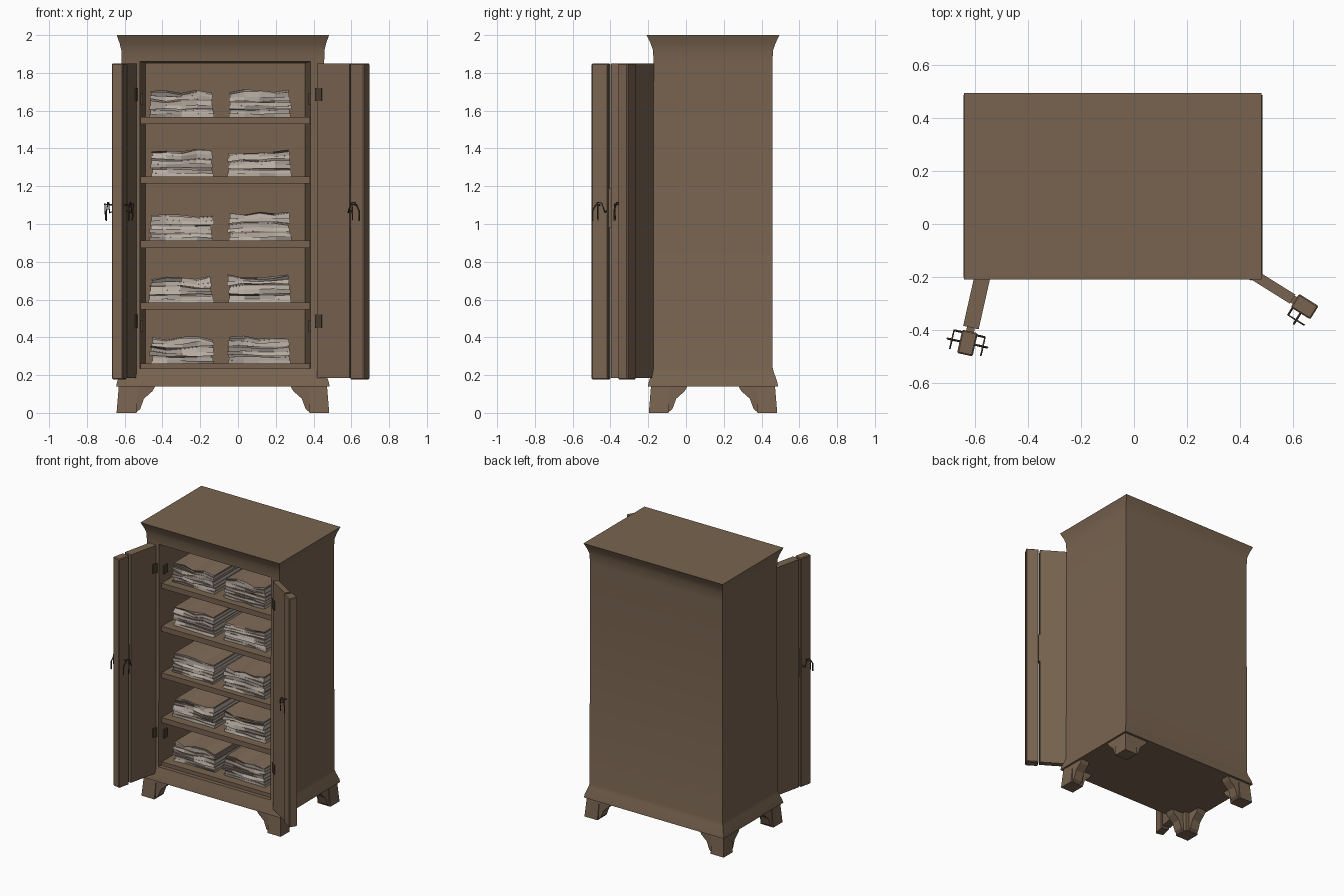
import bpy, bmesh, math, random
from mathutils import Matrix, Vector

random.seed(4)
if "Cube" in bpy.data.objects:
    bpy.data.objects.remove(bpy.data.objects["Cube"])


def material(name, color):
    m = bpy.data.materials.new(name)
    m.use_nodes = True
    m.diffuse_color = (*color, 1)
    m.node_tree.nodes["Principled BSDF"].inputs["Base Color"].default_value = (*color, 1)
    return m


WOOD = material("brown wood", (0.19, 0.127, 0.08))
PAPER = material("pale paper", (0.48, 0.42, 0.365))
GREY = material("grey paper", (0.27, 0.23, 0.2))
COVER = material("tan cover", (0.22, 0.15, 0.1))
IRON = material("dark iron", (0.07, 0.048, 0.032))

CX, CY = -0.08, 0.143


def finish(name, bm, *mats, matrix=None):
    bmesh.ops.recalc_face_normals(bm, faces=bm.faces)
    mesh = bpy.data.meshes.new(name)
    bm.to_mesh(mesh)
    bm.free()
    for m in mats:
        mesh.materials.append(m)
    obj = bpy.data.objects.new(name, mesh)
    bpy.context.collection.objects.link(obj)
    if matrix:
        obj.matrix_world = matrix
    return obj


def loft(name, rings, mat):
    """Skin a list of equal-sized vertex rings and cap both ends."""
    bm = bmesh.new()
    loops = [[bm.verts.new(p) for p in ring] for ring in rings]
    n = len(loops[0])
    for a, b in zip(loops, loops[1:]):
        for i in range(n):
            j = (i + 1) % n
            bm.faces.new((a[i], a[j], b[j], b[i]))
    bm.faces.new(loops[0])
    bm.faces.new(loops[-1])
    return finish(name, bm, mat)


def box(name, lo, hi, mat=WOOD, matrix=None, bevel=0):
    bm = bmesh.new()
    bmesh.ops.create_cube(bm, size=1)
    for v in bm.verts:
        v.co = [l + (h - l) * (c + 0.5) for l, h, c in zip(lo, hi, v.co)]
    obj = finish(name, bm, mat, matrix=matrix)
    if bevel:
        mod = obj.modifiers.new("Bevel", "BEVEL")
        mod.width, mod.segments = bevel, 1
    return obj


def wire(name, points, radius, matrix):
    curve = bpy.data.curves.new(name, "CURVE")
    curve.dimensions = "3D"
    curve.bevel_depth, curve.bevel_resolution = radius, 0
    curve.use_fill_caps = True
    spline = curve.splines.new("POLY")
    spline.points.add(len(points) - 1)
    for p, co in zip(spline.points, points):
        p.co = (*co, 1)
    curve.materials.append(IRON)
    obj = bpy.data.objects.new(name, curve)
    bpy.context.collection.objects.link(obj)
    obj.matrix_world = matrix


# Carcass: flared plinth, straight sides, coved cornice
def rect(hx, hy, z):
    return [(CX + sx * hx, CY + sy * hy, z) for sx, sy in ((-1, -1), (1, -1), (1, 1), (-1, 1))]


sections = [(0.565, 0.345, 0.14), (0.56, 0.34, 0.165), (0.543, 0.322, 0.215),
            (0.538, 0.316, 0.24), (0.536, 0.314, 1.85), (0.538, 0.318, 1.92),
            (0.546, 0.33, 1.955), (0.562, 0.352, 2.0)]
carcass = loft("cabinet_body", [rect(*s) for s in sections], WOOD)


# Hollow interior that narrows slightly to the back
def opening(x0, x1, z0, z1, y):
    return [(x0, y, z0), (x1, y, z0), (x1, y, z1), (x0, y, z1)]


cutter = loft("interior_cutter", [opening(-0.52, 0.385, 0.235, 1.86, -0.3),
                                  opening(-0.52, 0.385, 0.235, 1.86, -0.14),
                                  opening(-0.49, 0.355, 0.25, 1.85, 0.42)], WOOD)
cutter.hide_render = True
cut = carcass.modifiers.new("Hollow", "BOOLEAN")
cut.object, cut.operation, cut.solver = cutter, "DIFFERENCE", "EXACT"
bpy.context.view_layer.objects.active = carcass
carcass.select_set(True)
bpy.ops.object.modifier_apply(modifier=cut.name)
bpy.data.objects.remove(cutter)
bpy.ops.object.shade_smooth_by_angle(angle=math.radians(25))

# Bracket feet: corner post plus a sloping wing along each side
for sx, xname in ((-1, "right"), (1, "left")):
    for sy, yname in ((-1, "front"), (1, "back")):
        corner = Vector((CX + sx * 0.563, CY + sy * 0.34, 0))

        def at(u, v, z):
            return corner + Vector((-sx * u, -sy * v, z))

        post = [[at(*p) for p in ((a, a, z), (b, a, z), (b, b, z), (a, b, z))]
                for a, b, z in ((0, 0.105, 0), (0.012, 0.11, 0.145))]
        loft(f"{yname}_{xname}_foot", post, WOOD)
        wing = ((0.1, 0.0), (0.1, 0.15), (0.21, 0.15), (0.19, 0.115), (0.145, 0.075), (0.125, 0.02))
        loft(f"{yname}_{xname}_foot_wing", [[at(u, d, z) for u, z in wing] for d in (0.012, 0.08)], WOOD)
        loft(f"{yname}_{xname}_foot_side_wing", [[at(d, u, z) for u, z in wing] for d in (0.012, 0.08)], WOOD)


# Paper stacks: wavy slabs with tan covers on top
def slab(name, x0, x1, y0, y1, low, high, side):
    bm = bmesh.new()
    n = len(low)
    xs = [x0 + (x1 - x0) * i / (n - 1) for i in range(n)]
    outline = list(zip(xs, low)) + list(zip(xs, high))[::-1]
    front, back = [[bm.verts.new((x, y + random.uniform(-0.008, 0.008), z)) for x, z in outline]
                   for y in (y0, y1)]
    count = len(outline)
    for i in range(count):
        j = (i + 1) % count
        bm.faces.new((front[i], front[j], back[j], back[i]))
    for i in range(n - 1):
        for row in (front, back):
            bm.faces.new((row[i], row[i + 1], row[count - 2 - i], row[count - 1 - i]))
    bmesh.ops.recalc_face_normals(bm, faces=bm.faces)
    for f in bm.faces:
        f.material_index = 1 if abs(f.normal.z) > 0.7 else 0
    finish(name, bm, side, COVER)


def stack(label, x, z, height):
    cols = 5
    level = [z] * cols
    pages = 3
    for k in range(pages):
        target = z + height * (k + 1) / pages
        wave = 0.003 + 0.005 * k
        top = [target - 0.012 + random.uniform(-wave, wave) for _ in range(cols)]
        left = x - 0.168 + random.uniform(-0.006, 0.01)
        right = x + 0.168 + random.uniform(-0.01, 0.006)
        y = -0.09 + random.uniform(-0.01, 0.01)
        mid = [a + (b - a) * random.uniform(0.4, 0.6) for a, b in zip(level, top)]
        slab(f"{label}_pages_{k}", left, right, y, y + 0.33, level, mid, PAPER)
        slab(f"{label}_upper_pages_{k}", left + 0.006, right - 0.004, y + 0.006, y + 0.32, mid, top, PAPER)
        edge = [t + random.uniform(0.004, 0.012) for t in top]
        slab(f"{label}_cover_{k}", left + 0.003, right - 0.008, y + 0.012, y + 0.325, top, edge, GREY)
        level = edge


# Shelves, each carrying two stacks
for i, z in enumerate((0.262, 0.585, 0.912, 1.252, 1.567)):
    box(f"shelf_{i}", (-0.515, -0.145, z - 0.038), (0.38, 0.43, z))
    for side, x in (("right", -0.3), ("left", 0.112)):
        stack(f"{side}_stack_{i}", x, z, random.uniform(0.13, 0.155))


# Doors: panel, separate edge stile, lock bridge and bail handles
def door(label, hinge, degrees, panel_end, stile, thick, inner, handle_sides):
    m = Matrix.Translation(hinge) @ Matrix.Rotation(math.radians(degrees), 4, "Z")
    box(f"{label}_door_panel", (0, -thick, 0.185), (panel_end, thick, 1.85), matrix=m)
    box(f"{label}_door_stile", (stile[0], -0.03, 0.178), (stile[1], 0.03, 1.85), matrix=m, bevel=0.005)
    box(f"{label}_door_lock_bridge", (panel_end - 0.01, -0.015, 0.98), (stile[0] + 0.01, 0.015, 1.19), matrix=m)
    u = (stile[0] + stile[1]) / 2
    for s in handle_sides:
        face, out = s * 0.028, s * 0.06
        wire(f"{label}_door_handle", [(u - 0.036, face, 1.07), (u - 0.036, out, 1.06), (u - 0.018, out, 1.11),
                                      (u + 0.005, out, 1.115), (u + 0.034, out, 1.07), (u + 0.034, out, 1.015)],
             0.004, m)
        wire(f"{label}_door_handle_hook", [(u, face, 1.1), (u, out * 1.3, 1.105), (u, out * 1.2, 1.02)], 0.004, m)
    for z in (0.45, 1.65):
        box(f"{label}_door_hinge", (-0.01, inner * thick - 0.004, z), (0.03, inner * thick + 0.004, z + 0.07), IRON, m)


door("right", (-0.567, -0.172, 0), -102.7, 0.225, (0.24, 0.33), 0.03, 1, (1, -1))
door("left", (0.43, -0.178, 0), -32, 0.2, (0.21, 0.297), 0.02, -1, (-1,))

# Small catches on the inner frame
for z in (0.43, 1.63):
    for x in (-0.515, 0.372):
        box("frame_catch", (x, -0.13, z), (x + 0.012, -0.09, z + 0.06), IRON)
